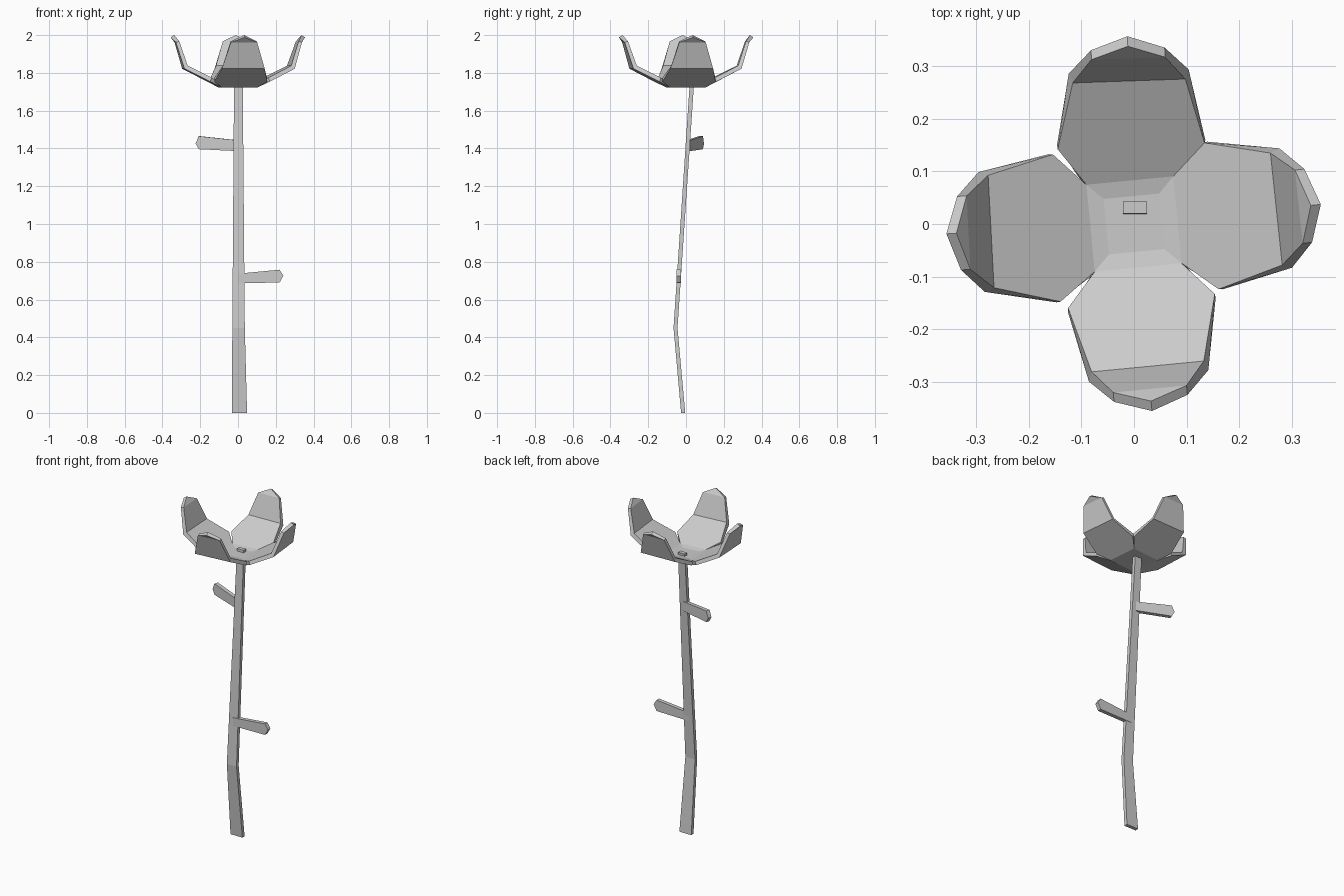
import bpy, bmesh, math
from mathutils import Matrix, Vector

if "Cube" in bpy.data.objects:
    bpy.data.objects.remove(bpy.data.objects["Cube"])


def finish(bm, name):
    bmesh.ops.remove_doubles(bm, verts=bm.verts, dist=0.0005)
    bmesh.ops.recalc_face_normals(bm, faces=bm.faces)
    mesh = bpy.data.meshes.new(name)
    bm.to_mesh(mesh)
    bm.free()
    obj = bpy.data.objects.new(name, mesh)
    bpy.context.collection.objects.link(obj)
    return obj


def face(bm, pts):
    return bm.faces.new([bm.verts.new(p) for p in pts])


def loft(bm, rings, caps=True):
    for a, b in zip(rings, rings[1:]):
        for i in range(len(a)):
            j = (i + 1) % len(a)
            face(bm, [a[i], a[j], b[j], b[i]])
    if caps:
        face(bm, rings[0])
        face(bm, rings[-1])


# Stem: flat rectangular section with one bend (x0, x1, y0, y1, z)
sections = [(-0.033, 0.048, -0.026, -0.004, 0.0),
            (-0.030, 0.036, -0.066, -0.045, 0.45),
            (-0.021, 0.025, 0.020, 0.043, 1.75)]
bm = bmesh.new()
loft(bm, [[(a, c, z), (b, c, z), (b, d, z), (a, d, z)]
          for a, b, c, d, z in sections])
finish(bm, "stem")


# Leaves: five-sided blade outline extruded to an even thickness
def leaf(name, origin, angle, outline, thick=0.024):
    bm = bmesh.new()
    m = Matrix.Translation(origin) @ Matrix.Rotation(math.radians(angle), 4, 'Z')
    loft(bm, [[m @ Vector((u, s * thick / 2, w)) for u, w in outline]
              for s in (-1, 1)])
    finish(bm, name)


blade = [(0.0, -0.033), (0.22, -0.03), (0.24, 0.006), (0.22, 0.038), (0.0, 0.017)]
leaf("lower_leaf", (0, -0.039, 0.72), 0, blade)
leaf("upper_leaf", (0, 0.012, 1.422), 162,
     [(0.0, -0.036), (0.215, -0.026), (0.232, 0.004), (0.215, 0.043), (0.0, 0.021)])

# Flower: four folded petals around a square cup, (u, half width, z) per row
inner = [(0.083, 0.083, 1.742), (0.147, 0.140, 1.7745), (0.272, 0.107, 1.838),
         (0.315, 0.070, 1.967), (0.338, 0.0, 2.0)]
outer = [(0.093, 0.093, 1.722), (0.155, 0.141, 1.7535), (0.290, 0.114, 1.822),
         (0.333, 0.070, 1.962), (0.357, 0.0, 1.988)]
BASE = 5.5


def turn(p, deg):
    return Matrix.Rotation(math.radians(deg), 3, 'Z') @ Vector(p)


def petal_side(rows, base, ang, s):
    return [turn((u, s * v, z), base if i == 0 else ang)
            for i, (u, v, z) in enumerate(rows)]


bm = bmesh.new()
for k, ang in enumerate((6, 92, 183, 275.5)):
    base = BASE + 90 * k
    sides = {}
    for key, rows in (("in", inner), ("out", outer)):
        l, r = petal_side(rows, base, ang, 1), petal_side(rows, base, ang, -1)
        face(bm, [l[0], l[1], l[2], r[2], r[1], r[0]])
        face(bm, [l[2], l[3], r[3], r[2]])
        face(bm, [l[3], l[4], r[3]])
        sides[key] = (l, r)
    # petal rim
    for a, b in zip(sides["in"], sides["out"]):
        for i in range(4):
            face(bm, [a[i], a[i + 1], b[i + 1], b[i]])


# Cup floor: sloping border, sunken centre and flat underside
def square(h, z):
    return [turn((h * x, h * y, z), BASE)
            for x, y in ((1, 1), (-1, 1), (-1, -1), (1, -1))]


loft(bm, [square(0.083, 1.742), square(0.053, 1.735)], caps=False)
face(bm, square(0.053, 1.735))
face(bm, square(0.093, 1.722))
finish(bm, "flower")
